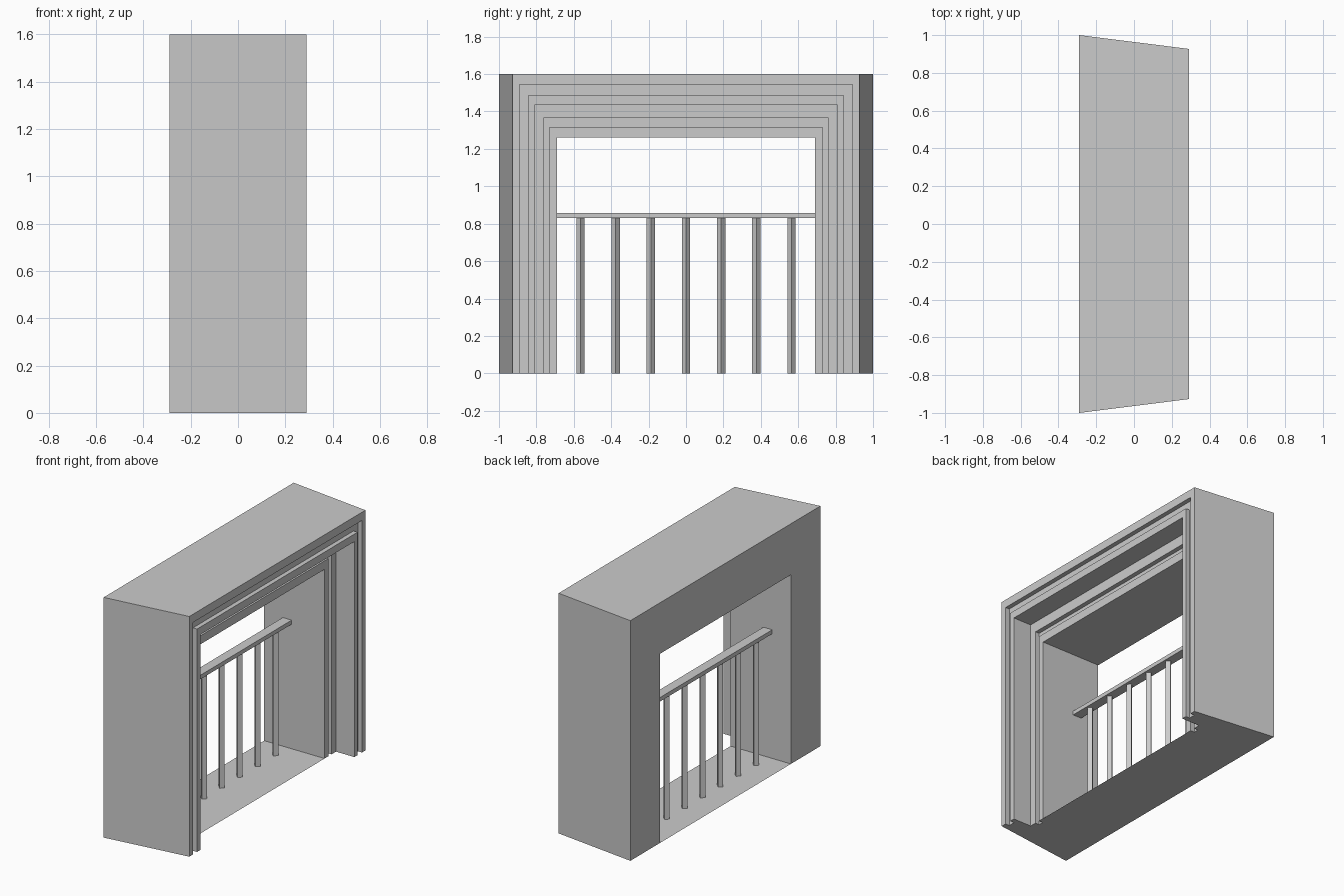
import bpy, bmesh, math

if "Cube" in bpy.data.objects:
    bpy.data.objects.remove(bpy.data.objects["Cube"])

FRONT, BACK = 0.29, -0.29
INNER = 0.155        # face of the inner moulding
GROOVE = 0.03        # depth of the moulding grooves


def finish(name, bm):
    bmesh.ops.recalc_face_normals(bm, faces=bm.faces)
    mesh = bpy.data.meshes.new(name)
    bm.to_mesh(mesh)
    bm.free()
    obj = bpy.data.objects.new(name, mesh)
    bpy.context.collection.objects.link(obj)
    return obj


def prism(name, centre, radius_x, radius_y, z0, z1, turn):
    # four-sided upright bar
    bm = bmesh.new()
    bmesh.ops.create_cube(bm, size=1)
    for v in bm.verts:
        px, py = v.co.x * radius_x, v.co.y * radius_y
        c, s = math.cos(turn), math.sin(turn)
        v.co = (centre[0] + px * c - py * s, centre[1] + px * s + py * c,
                z0 if v.co.z < 0 else z1)
    return finish(name, bm)


# Moulded surround: section of (depth x, half width y, height z) swept round the opening
section = [(BACK, 1.0, 1.6), (FRONT, 0.927, 1.6)]
rings = [(0.89, 1.545, FRONT, FRONT - GROOVE),
         (0.845, 1.485, FRONT - GROOVE, FRONT),
         (0.81, 1.435, FRONT, INNER),
         (0.763, 1.365, INNER, INNER - GROOVE),
         (0.73, 1.317, INNER - GROOVE, INNER)]
for y, z, x_before, x_after in rings:
    section += [(x_before, y, z), (x_after, y, z)]
section += [(INNER, 0.69, 1.26), (BACK, 0.69, 1.26)]

bm = bmesh.new()
loops = [[bm.verts.new(p) for p in ((x, -y, 0), (x, -y, z), (x, y, z), (x, y, 0))]
         for x, y, z in section]
for i, a in enumerate(loops):
    b = loops[(i + 1) % len(loops)]
    for k in range(3):
        bm.faces.new((a[k], a[k + 1], b[k + 1], b[k]))
for k in (0, 3):
    bm.faces.new([loop[k] for loop in loops])
finish("window_surround", bm)

# Floor sheet between the jambs
bm = bmesh.new()
bm.faces.new([bm.verts.new(p) for p in ((BACK, -0.69, 0), (INNER, -0.69, 0),
                                        (INNER, 0.69, 0), (BACK, 0.69, 0))])
finish("floor", bm)

# Railing: handrail and seven diamond-section balusters
RAIL_X = -0.12
prism("handrail", (RAIL_X, 0), 0.065, 1.38, 0.83, 0.857, 0)
for i in range(-3, 4):
    prism(f"baluster_{i + 4}", (RAIL_X, i * 0.188), 0.031, 0.031, 0, 0.83, math.pi / 4)
